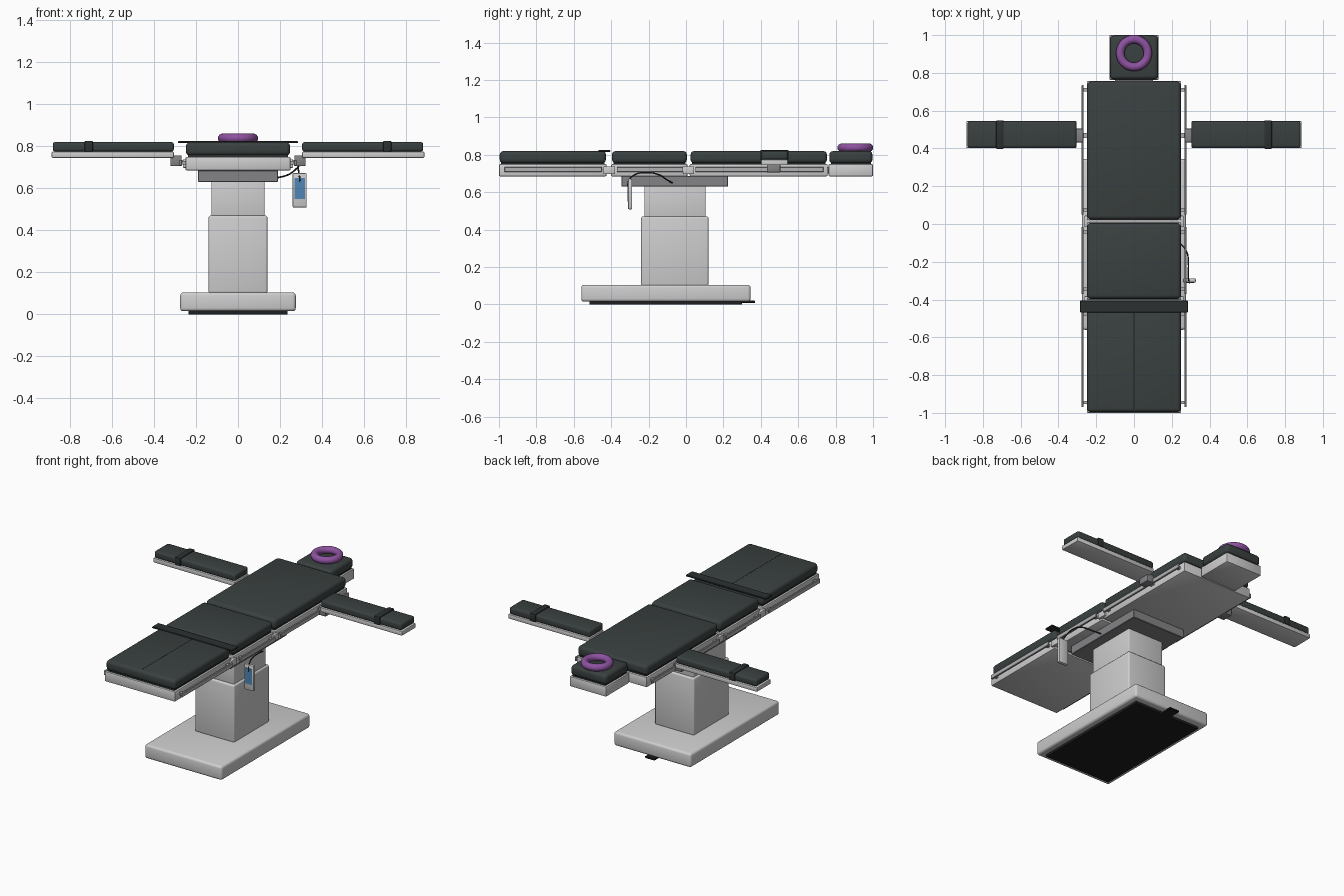
import bpy, bmesh, math
from mathutils import Vector

if "Cube" in bpy.data.objects:
    bpy.data.objects.remove(bpy.data.objects["Cube"])


def material(name, r, g, b):
    m = bpy.data.materials.new(name)
    m.diffuse_color = (r, g, b, 1)
    m.use_nodes = True
    m.node_tree.nodes["Principled BSDF"].inputs["Base Color"].default_value = m.diffuse_color
    return m


LIGHT = material("light_grey_enamel", 0.62, 0.62, 0.63)
STEEL = material("rail_steel", 0.45, 0.45, 0.46)
MID = material("mid_grey_metal", 0.23, 0.23, 0.24)
PAD = material("dark_green_grey_pad", 0.042, 0.052, 0.051)
STRAP = material("strap_charcoal", 0.025, 0.03, 0.03)
BLACK = material("black_rubber", 0.012, 0.013, 0.014)
PURPLE = material("purple_gel", 0.27, 0.085, 0.35)
BLUE = material("blue_screen", 0.08, 0.24, 0.47)


def smooth(ob):
    bpy.ops.object.select_all(action='DESELECT')
    ob.select_set(True)
    bpy.context.view_layer.objects.active = ob
    bpy.ops.object.shade_smooth_by_angle(angle=math.radians(35))


def box(name, x, y, z, mat, bevel=0.0, seg=3):
    """Box from (min, max) ranges, with optional rounded edges."""
    bm = bmesh.new()
    bmesh.ops.create_cube(bm, size=1)
    for v in bm.verts:
        v.co = Vector([(r[0] + r[1]) / 2 + c * (r[1] - r[0])
                       for c, r in zip(v.co, (x, y, z))])
    if bevel:
        bmesh.ops.bevel(bm, geom=bm.edges[:], offset=bevel, segments=seg,
                        profile=0.5, affect='EDGES')
    me = bpy.data.meshes.new(name)
    bm.to_mesh(me)
    bm.free()
    ob = bpy.data.objects.new(name, me)
    bpy.context.collection.objects.link(ob)
    me.materials.append(mat)
    if bevel:
        smooth(ob)
    return ob


def side(s, a, b):
    """Range a..b mirrored to the side s."""
    return tuple(sorted((s * a, s * b)))


# Base, floor pad and pedal
box("base", (-0.275, 0.275), (-0.56, 0.345), (0.015, 0.105), LIGHT, 0.015)
box("base_floor_pad", (-0.235, 0.235), (-0.515, 0.30), (0, 0.02), BLACK)
box("foot_pedal", (-0.035, 0.035), (0.29, 0.37), (0.008, 0.02), BLACK, 0.003, 1)

# Telescopic column and carrier plate
box("lower_column", (-0.14, 0.14), (-0.24, 0.12), (0.10, 0.47), LIGHT, 0.01)
box("upper_column", (-0.127, 0.127), (-0.223, 0.105), (0.46, 0.64), LIGHT, 0.006)
box("carrier_plate", (-0.19, 0.19), (-0.345, 0.225), (0.63, 0.686), MID, 0.003, 1)

# Table sections: frame and cushion
sections = {
    "leg": (-1.0, -0.425, 0.25),
    "seat": (-0.40, 0.008, 0.25),
    "back": (0.02, 0.757, 0.25),
    "head": (0.762, 1.0, 0.13),
}
for name, (y0, y1, w) in sections.items():
    box(name + "_frame", (-w, w), (y0, y1), (0.685, 0.75), LIGHT, 0.006, 2)
    box(name + "_cushion_plate", (-w + 0.012, w - 0.012),
        (y0 + 0.012, y1 - 0.012), (0.748, 0.76), STRAP)
    box(name + "_cushion", (-w + 0.002, w - 0.002), (y0 + 0.004, y1 - 0.003),
        (0.755, 0.82), PAD, 0.02)
box("leg_cushion_seam", (-0.0015, 0.0015), (-0.98, -0.47), (0.817, 0.8208), BLACK)

# Hinges between the sections
for y in (0.014, -0.412):
    box("hinge_bar", (-0.24, 0.24), (y - 0.016, y + 0.016), (0.70, 0.735), STEEL)
    for s in (-1, 1):
        box("hinge_cheek", side(s, 0.235, 0.262), (y - 0.03, y + 0.03),
            (0.697, 0.738), LIGHT, 0.004, 2)
box("head_joint", (-0.10, 0.10), (0.74, 0.78), (0.70, 0.735), STEEL)

# Accessory rails with standoffs
for y0, y1 in ((-0.97, -0.45), (-0.37, -0.015), (0.05, 0.735)):
    for s in (-1, 1):
        box("side_rail", side(s, 0.267, 0.278), (y0, y1), (0.708, 0.735),
            STEEL, 0.002, 1)
        for y in (y0 + 0.025, y1 - 0.025):
            box("rail_standoff", side(s, 0.245, 0.27), (y - 0.009, y + 0.009),
                (0.713, 0.73), STEEL)

# Arm boards with clamps and straps
for s in (-1, 1):
    box("arm_clamp", side(s, 0.268, 0.322), (0.432, 0.505), (0.705, 0.757),
        MID, 0.006, 2)
    box("arm_clamp_pin", side(s, 0.24, 0.30), (0.455, 0.482), (0.712, 0.735), STEEL)
    box("arm_board", side(s, 0.305, 0.887), (0.402, 0.545), (0.745, 0.774),
        LIGHT, 0.005, 2)
    box("arm_cushion", side(s, 0.305, 0.881), (0.404, 0.543), (0.775, 0.82),
        PAD, 0.012)
    box("arm_strap", side(s, 0.69, 0.73), (0.397, 0.549), (0.772, 0.826),
        STRAP, 0.006, 2)

# Leg strap
box("leg_strap", (-0.285, 0.285), (-0.468, -0.405), (0.815, 0.825), STRAP, 0.002, 1)

# Head ring
bpy.ops.mesh.primitive_torus_add(major_radius=0.073, minor_radius=0.0225,
                                 major_segments=48, minor_segments=16,
                                 location=(0, 0.905, 0.838))
ring = bpy.context.object
ring.name = "head_ring"
ring.data.materials.append(PURPLE)
smooth(ring)

# Hand control with screen and cable
box("hand_control", (0.26, 0.327), (-0.31, -0.288), (0.508, 0.672), LIGHT, 0.006, 2)
box("hand_control_screen", (0.269, 0.318), (-0.313, -0.309), (0.55, 0.65), BLUE)
path = [(0.18, -0.07, 0.648), (0.24, -0.10, 0.665), (0.28, -0.15, 0.695),
        (0.288, -0.21, 0.705), (0.287, -0.28, 0.69), (0.293, -0.31, 0.65),
        (0.293, -0.30, 0.60)]
cu = bpy.data.curves.new("cable", 'CURVE')
cu.dimensions = '3D'
cu.bevel_depth = 0.004
cu.bevel_resolution = 2
cu.resolution_u = 6
sp = cu.splines.new('BEZIER')
sp.bezier_points.add(len(path) - 1)
for p, co in zip(sp.bezier_points, path):
    p.co = co
    p.handle_left_type = p.handle_right_type = 'AUTO'
cu.materials.append(STRAP)
bpy.context.collection.objects.link(bpy.data.objects.new("hand_control_cable", cu))
